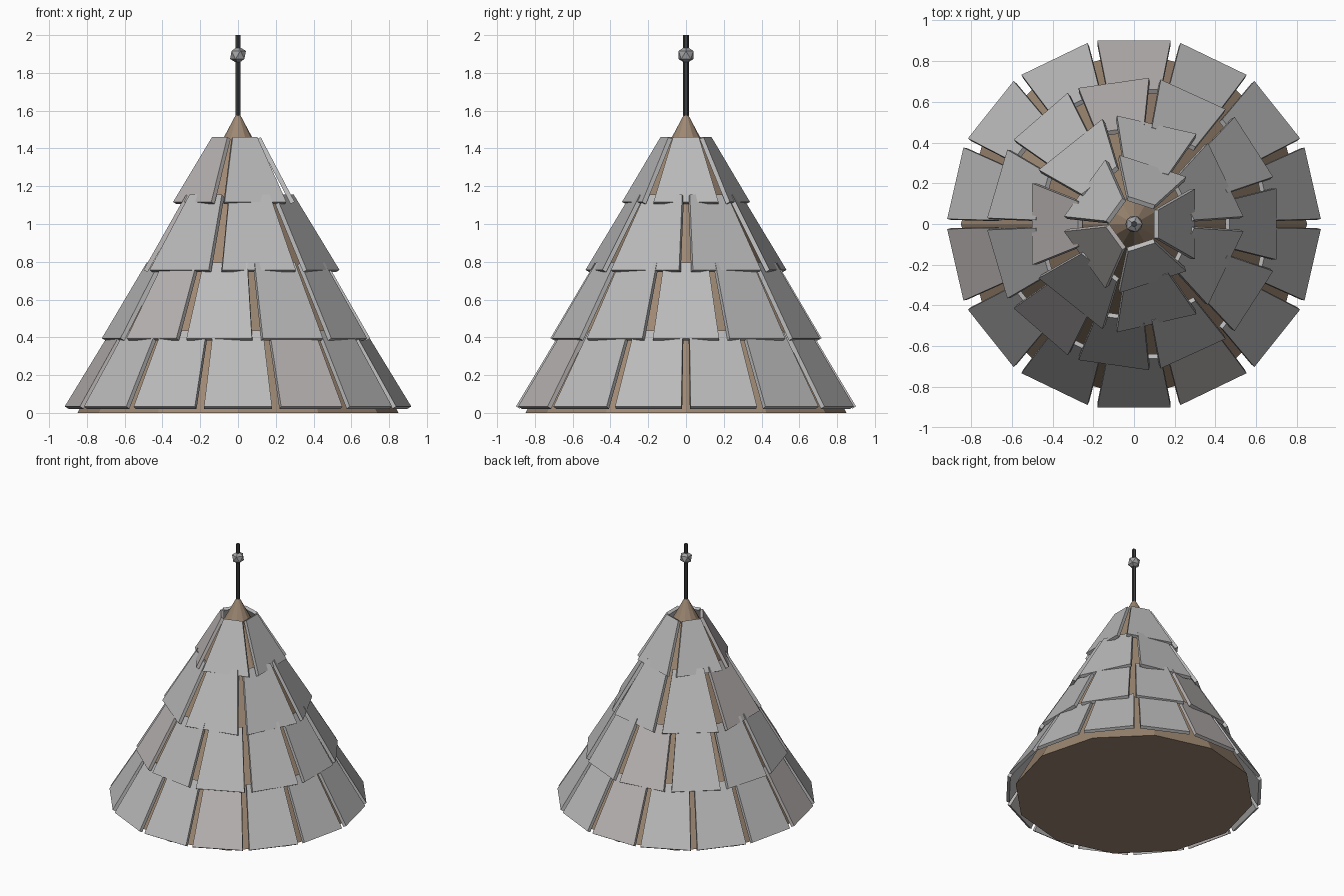
import bpy, bmesh, math
from mathutils import Matrix, Vector

if "Cube" in bpy.data.objects:
    bpy.data.objects.remove(bpy.data.objects["Cube"], do_unlink=True)


def material(name, color):
    mat = bpy.data.materials.new(name)
    mat.use_nodes = True
    mat.diffuse_color = (*color, 1)
    mat.node_tree.nodes["Principled BSDF"].inputs["Base Color"].default_value = (*color, 1)
    return mat


wood = material("brown wood", (0.34, 0.245, 0.17))
slate = material("grey slate", (0.49, 0.49, 0.49))
warm_slate = material("warm grey slate", (0.49, 0.455, 0.455))
iron = material("dark iron", (0.045, 0.045, 0.045))
steel = material("steel grey", (0.36, 0.36, 0.37))


def finish(name, bm, mats):
    bmesh.ops.recalc_face_normals(bm, faces=bm.faces)
    mesh = bpy.data.meshes.new(name)
    bm.to_mesh(mesh)
    bm.free()
    for mat in mats:
        mesh.materials.append(mat)
    obj = bpy.data.objects.new(name, mesh)
    bpy.context.collection.objects.link(obj)
    return obj


def cone(name, sides, r1, r2, z1, z2, mat):
    bm = bmesh.new()
    bmesh.ops.create_cone(bm, cap_ends=True, segments=sides, radius1=r1, radius2=r2,
                          depth=z2 - z1, matrix=Matrix.Translation((0, 0, (z1 + z2) / 2)))
    return finish(name, bm, [mat])


def tile_row(name, count, offset, low, high, half_width, thickness=0.024):
    """Ring of tapered slabs; low and high are the (radius, z) of the outer face."""
    bm = bmesh.new()
    slope = Vector((low[0] - high[0], low[1] - high[1]))
    inward = Vector((slope.y, -slope.x)).normalized() * thickness
    for k in range(count):
        turn = Matrix.Rotation(math.tau * (k + offset) / count, 3, 'Z')
        rings = []
        for shift in (Vector((0, 0)), inward):
            ring = []
            for (r, z), side in ((low, -1), (low, 1), (high, 1), (high, -1)):
                w = half_width * r / low[0]
                ring.append(bm.verts.new(turn @ Vector((r + shift.x, side * w, z + shift.y))))
            rings.append(ring)
        outer, inner = rings
        faces = [bm.faces.new(outer), bm.faces.new(inner[::-1])]
        for i in range(4):
            j = (i + 1) % 4
            faces.append(bm.faces.new((outer[j], outer[i], inner[i], inner[j])))
        for face in faces:
            face.material_index = int(k % 4 == 3)
    return finish(name, bm, [slate, warm_slate])


# Wooden roof core
cone("roof_core", 12, 0.85, 0, 0, 1.6, wood)

# Overlapping rows of slates
tile_row("bottom_slates", 14, 0.5, (0.90, 0.034), (0.66, 0.435), 0.18)
tile_row("lower_middle_slates", 11, 0, (0.70, 0.395), (0.47, 0.795), 0.175)
tile_row("upper_middle_slates", 7, 0.5, (0.50, 0.757), (0.275, 1.155), 0.20)
tile_row("top_slates", 5, 0, (0.30, 1.117), (0.12, 1.46), 0.172)

# Finial rod and faceted ball
cone("finial_rod", 6, 0.015, 0.015, 1.5, 2.0, iron)
ball = bmesh.new()
bmesh.ops.create_icosphere(ball, subdivisions=1, radius=0.047,
                           matrix=Matrix.Translation((0, 0, 1.895)))
finish("finial_ball", ball, [steel])
